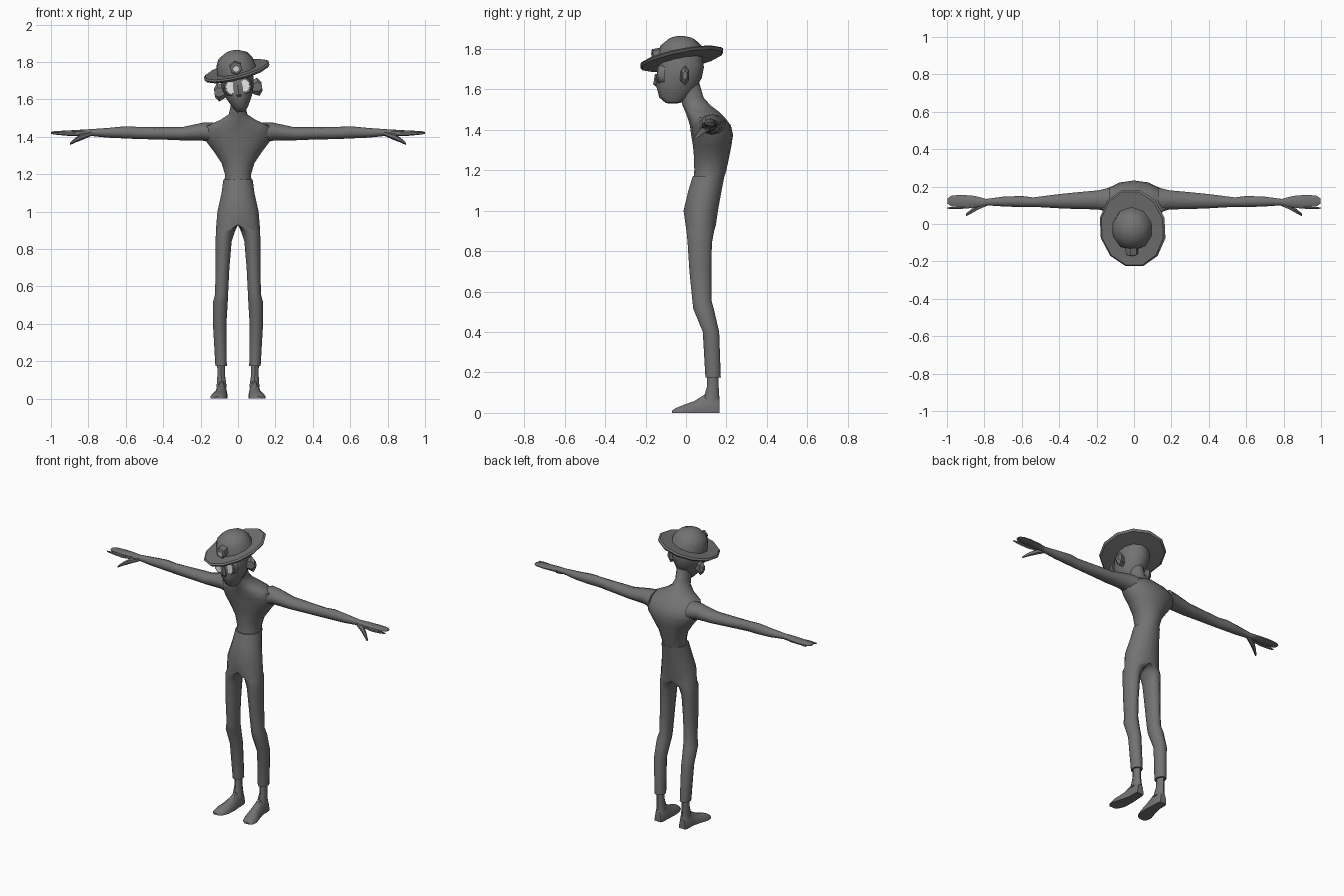
import bpy, bmesh, math
from mathutils import Matrix


def make_mat(name, v):
    m = bpy.data.materials.new(name)
    m.diffuse_color = (v, v, v, 1)
    return m


GREY = make_mat("dark grey", 0.17)
PALE = make_mat("pale eye", 0.8)


def loft(name, axis, rings, n=12, clamp=None, mirror=False, mat=GREY, xf=None, angle=45):
    """Skin elliptical rings (position, a0, a1, b0, b1) stacked along an axis."""
    bm = bmesh.new()
    loops = []
    for p, a0, a1, b0, b1 in rings:
        loop = []
        for i in range(n):
            t = 2 * math.pi * (i + 0.5) / n
            a = (a0 + a1) / 2 + (a1 - a0) / 2 * math.cos(t) / math.cos(math.pi / n)
            b = (b0 + b1) / 2 + (b1 - b0) / 2 * math.sin(t) / math.cos(math.pi / n)
            co = {'x': [p, a, b], 'y': [a, p, b], 'z': [a, b, p]}[axis]
            if clamp is not None:
                co[clamp] = max(co[clamp], 0.0)
            loop.append(bm.verts.new(co))
        loops.append(loop)
    for lo, hi in zip(loops, loops[1:]):
        for i in range(n):
            j = (i + 1) % n
            bm.faces.new((lo[i], lo[j], hi[j], hi[i]))
    bm.faces.new(loops[0])
    bm.faces.new(loops[-1])
    # open the seam where two halves meet
    if clamp == 0:
        seam = [f for f in bm.faces if all(v.co.x < 1e-5 for v in f.verts)]
        bmesh.ops.delete(bm, geom=seam, context='FACES')
    bmesh.ops.recalc_face_normals(bm, faces=bm.faces)
    me = bpy.data.meshes.new(name)
    bm.to_mesh(me)
    bm.free()
    me.materials.append(mat)
    ob = bpy.data.objects.new(name, me)
    bpy.context.collection.objects.link(ob)
    if xf:
        ob.matrix_world = xf
    if mirror:
        md = ob.modifiers.new("mirror", 'MIRROR')
        md.merge_threshold = 0.0005
    bpy.ops.object.select_all(action='DESELECT')
    ob.select_set(True)
    bpy.context.view_layer.objects.active = ob
    bpy.ops.object.shade_smooth_by_angle(angle=math.radians(angle))
    return ob


# Shirt with chest, shoulders and neck
loft("torso", 'z', [
    (1.150, -.072, .072, .040, .182),
    (1.200, -.070, .070, .043, .198),
    (1.260, -.088, .088, .042, .210),
    (1.320, -.128, .128, .037, .222),
    (1.375, -.170, .170, .028, .230),
    (1.420, -.185, .185, .022, .220),
    (1.460, -.165, .165, .010, .190),
    (1.490, -.095, .095, -.002, .160),
    (1.520, -.050, .050, -.015, .120),
    (1.560, -.040, .040, -.030, .085),
    (1.630, -.042, .042, -.040, .065)], n=14)

# Trousers, one half mirrored, splitting into legs below the crotch
loft("trousers", 'z', [
    (1.172, -.078, .078, .034, .190),
    (1.100, -.088, .088, .012, .176),
    (1.000, -.110, .110, -.012, .158),
    (.930, -.116, .116, -.002, .148),
    (.895, .016, .118, .003, .138),
    (.840, .034, .120, .008, .128),
    (.700, .046, .121, .017, .125),
    (.560, .053, .122, .031, .125),
    (.515, .055, .134, .036, .137),
    (.400, .062, .134, .083, .164),
    (.175, .060, .121, .096, .172)], clamp=0, mirror=True)

# Ankles and bare feet
loft("ankle", 'z', [
    (.200, .070, .112, .107, .160),
    (.130, .070, .110, .105, .160),
    (.060, .060, .115, .085, .164)], n=10, mirror=True)
loft("foot", 'y', [
    (.165, .066, .110, -.07, .070),
    (.150, .060, .116, -.10, .100),
    (.095, .058, .116, -.09, .092),
    (.040, .055, .130, -.055, .058),
    (-.015, .058, .148, -.038, .038),
    (-.050, .072, .146, -.024, .024),
    (-.068, .095, .130, -.012, .012)], n=12, clamp=2, mirror=True)

# Arms ending in flat hands
loft("arm", 'x', [
    (.130, .060, .195, 1.370, 1.475),
    (.190, .078, .180, 1.382, 1.473),
    (.300, .080, .170, 1.383, 1.450),
    (.400, .084, .160, 1.387, 1.450),
    (.540, .092, .142, 1.390, 1.452),
    (.600, .090, .150, 1.393, 1.455),
    (.700, .094, .146, 1.397, 1.446),
    (.790, .100, .134, 1.406, 1.440),
    (.850, .088, .150, 1.410, 1.437),
    (.920, .090, .156, 1.414, 1.433),
    (.975, .094, .152, 1.417, 1.431),
    (.996, .108, .138, 1.421, 1.428)], n=10, mirror=True)
loft("thumb", 'x', [
    (.780, .100, .126, 1.408, 1.430),
    (.835, .076, .108, 1.385, 1.415),
    (.870, .056, .080, 1.371, 1.393),
    (.898, .042, .055, 1.357, 1.368)], n=6, mirror=True)
loft("forefinger", 'x', [
    (.840, .090, .108, 1.407, 1.428),
    (.900, .082, .095, 1.406, 1.424),
    (.960, .080, .091, 1.411, 1.426),
    (1.00, .082, .089, 1.416, 1.424)], n=6, mirror=True)

# Tilted head
head = Matrix.Translation((0, -.02, 1.66)) @ Matrix.Rotation(math.radians(-8), 4, 'Y')
loft("head", 'z', [
    (-.128, -.022, .022, -.080, -.010),
    (-.100, -.042, .042, -.112, .030),
    (-.050, -.068, .068, -.125, .072),
    (0, -.084, .084, -.125, .098),
    (.050, -.090, .090, -.120, .108),
    (.110, -.084, .084, -.115, .100)], xf=head)
loft("ear", 'x', [
    (.070, -.010, .022, -.035, .020),
    (.108, -.004, .034, -.050, .036),
    (.128, .005, .026, -.028, .012)], n=6, mirror=True, xf=head, angle=25)
loft("nose", 'z', [
    (.015, -.007, .007, -.132, -.110),
    (-.035, -.014, .014, -.140, -.110),
    (-.046, -.009, .009, -.128, -.110)], n=6, xf=head)
loft("eye_socket", 'y', [
    (-.085, .006, .078, -.036, .054),
    (-.118, .010, .070, -.032, .050)], n=10, mirror=True, xf=head)
loft("eye", 'y', [
    (-.112, .014, .064, -.026, .044),
    (-.122, .016, .062, -.024, .042)], n=10, mirror=True, mat=PALE, xf=head)

# Wide tilted hat with a lamp on the front
hat = (Matrix.Translation((-.006, -.018, 1.748))
       @ Matrix.Rotation(math.radians(-14), 4, 'Y')
       @ Matrix.Rotation(math.radians(11), 4, 'X'))
loft("hat_brim", 'z', [
    (-.010, -.100, .100, -.110, .100),
    (-.006, -.168, .168, -.202, .196),
    (.006, -.178, .178, -.210, .206),
    (.014, -.168, .168, -.202, .196),
    (.010, -.100, .100, -.110, .100)], n=12, xf=hat, angle=30)
loft("hat_crown", 'z', [
    (0, -.106, .106, -.118, .108),
    (.050, -.100, .100, -.112, .100),
    (.088, -.078, .078, -.090, .076),
    (.112, -.038, .038, -.050, .030),
    (.118, -.010, .010, -.020, .004)], n=10, xf=hat)
loft("hat_lamp", 'y', [
    (-.090, -.030, .030, .015, .075),
    (-.138, -.030, .030, .015, .075),
    (-.142, -.022, .022, .023, .067)], n=6, xf=hat, angle=25)
loft("lamp_lens", 'y', [
    (-.138, -.016, .016, .029, .061),
    (-.146, -.015, .015, .030, .060)], n=8, mat=PALE, xf=hat)
